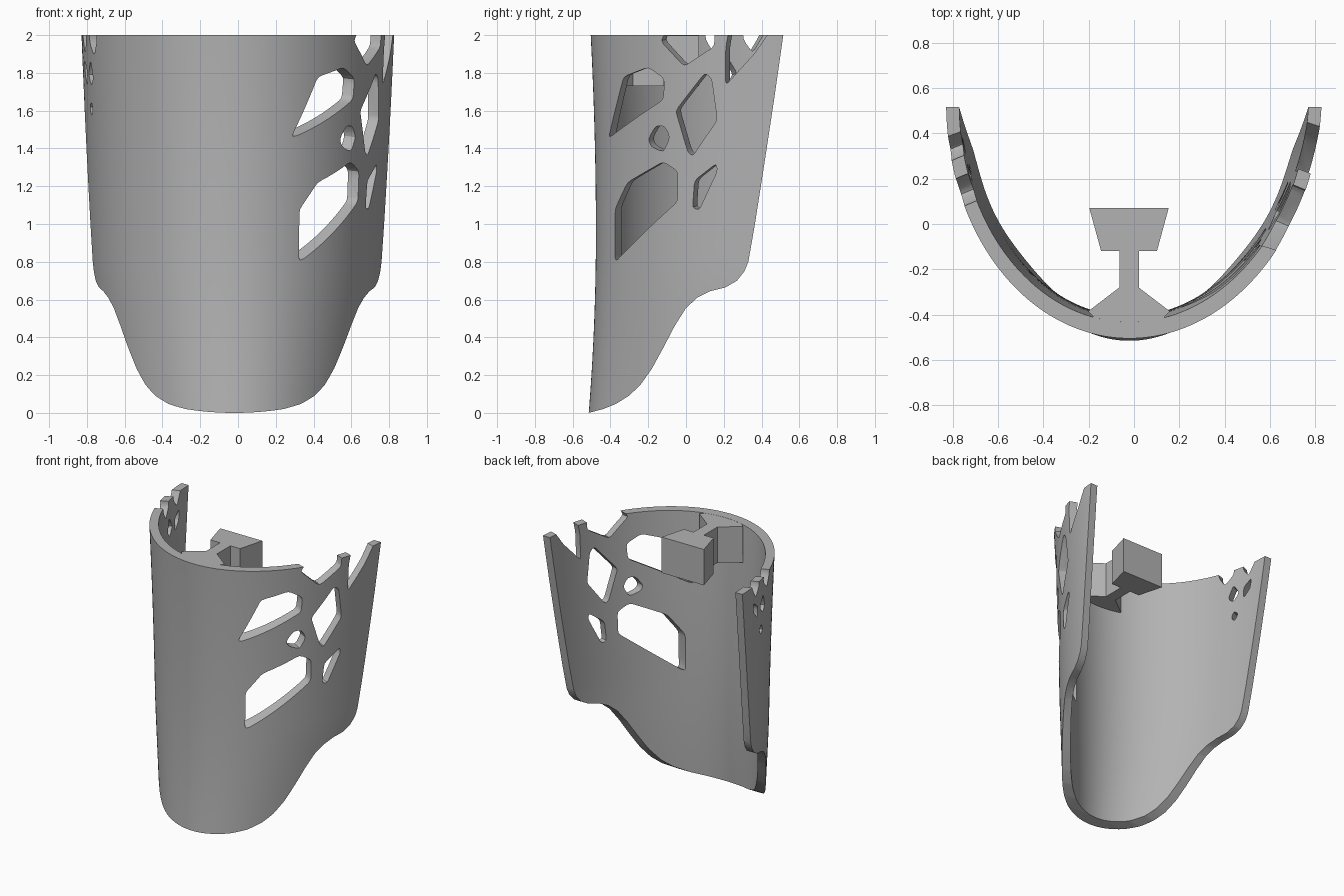
import bpy, bmesh, math
from mathutils import Vector

cube = bpy.data.objects.get("Cube")
if cube:
    bpy.data.objects.remove(cube, do_unlink=True)

grey = bpy.data.materials.new("plain_grey")
grey.use_nodes = True
grey.diffuse_color = (0.45, 0.45, 0.45, 1)
grey.node_tree.nodes["Principled BSDF"].inputs["Base Color"].default_value = (0.45, 0.45, 0.45, 1)

CENTRE_Y = 0.56
TOP = 2.0


def make_object(name, bm):
    bmesh.ops.recalc_face_normals(bm, faces=bm.faces[:])
    mesh = bpy.data.meshes.new(name)
    bm.to_mesh(mesh)
    bm.free()
    mesh.materials.append(grey)
    obj = bpy.data.objects.new(name, mesh)
    bpy.context.collection.objects.link(obj)
    return obj


def prism(name, start, end):
    """Closed solid between two matching rings of points."""
    bm = bmesh.new()
    a = [bm.verts.new(p) for p in start]
    b = [bm.verts.new(p) for p in end]
    caps = [bm.faces.new(a), bm.faces.new(b)]
    n = len(a)
    for i in range(n):
        j = (i + 1) % n
        bm.faces.new((a[i], a[j], b[j], b[i]))
    bmesh.ops.triangulate(bm, faces=caps)
    return make_object(name, bm)


def half_width(z):
    return 0.784 + 0.037 * (z - 0.8) if z > 0.8 else 0.784 - 0.11 * (0.8 - z) ** 1.3


def depth(z):
    bow = 0.042 if z < 0.95 else 0.025
    return CENTRE_Y + 0.477 + bow * (z - 0.95) ** 2


def wall_point(angle, z, inset=0.0):
    """Point on the curved wall; angle runs from -90 to 90 degrees, 0 at the front."""
    c = math.cos(angle)
    x = (half_width(z) - 0.8 * inset) * math.sin(angle) - 0.02 * c
    return Vector((x, CENTRE_Y - (depth(z) - inset) * c, z))


def on_wall(side, y, z):
    c = min(1.0, max(0.0, (CENTRE_Y - y) / depth(z)))
    return wall_point(side * math.acos(c), z)


def rounded(points, size=0.022):
    """Soften each corner of a closed outline."""
    out = []
    pts = [Vector(p) for p in points]
    for i, p in enumerate(pts):
        ends = []
        for q in (pts[i - 1], pts[(i + 1) % len(pts)]):
            step = q - p
            ends.append(p + step * min(0.35, size / step.length))
        out += [ends[0], (ends[0] + ends[1] + 2 * p) / 4, ends[1]]
    return out


def cut(target, cutter, operation="DIFFERENCE"):
    mod = target.modifiers.new(cutter.name, "BOOLEAN")
    mod.object = cutter
    mod.operation = operation
    mod.solver = "EXACT"
    bpy.context.view_layer.objects.active = target
    bpy.ops.object.modifier_apply(modifier=mod.name)
    cutter.hide_render = True
    bpy.data.objects.remove(cutter, do_unlink=True)


# Curved shell: closed sweep of the wall section through the height
COLS, ROWS = 96, 24
bm = bmesh.new()
rings = []
for r in range(ROWS + 1):
    z = -0.05 + (TOP + 0.05) * r / ROWS
    angles = [math.pi * (i / COLS - 0.5) for i in range(COLS + 1)]
    loop = [wall_point(a, z) for a in angles]
    loop += [wall_point(a, z, 0.072) for a in reversed(angles)]
    rings.append([bm.verts.new(p) for p in loop])
n = len(rings[0])
for low, high in zip(rings, rings[1:]):
    for i in range(n):
        j = (i + 1) % n
        bm.faces.new((low[i], low[j], high[j], high[i]))
for ring in (rings[0], rings[-1]):
    for i in range(COLS):
        bm.faces.new((ring[i], ring[i + 1], ring[n - 2 - i], ring[n - 1 - i]))
shell = make_object("curved_shell", bm)

# Side outline: sloping rear edge, rounded heel and swept lower edge
curve = [(0.33, 0.8), (0.31, 0.75), (0.27, 0.7), (0.21, 0.665), (0.13, 0.645), (0.06, 0.61),
         (0, 0.555), (-0.06, 0.46), (-0.12, 0.345), (-0.18, 0.235), (-0.24, 0.15),
         (-0.3, 0.092), (-0.37, 0.048), (-0.44, 0.02), (-0.515, 0.0), (-0.7, 0.0)]
rear = [(-0.7, 2.2), (0.545, 2.2), (0.515, 2), (0.465, 1.65), (0.415, 1.32), (0.365, 1.0)]
outline = rear + curve
trim = prism("trim_outline", [(-1.2, y, z) for y, z in outline], [(1.2, y, z) for y, z in outline])
cut(shell, trim, "INTERSECT")

# Openings in the left wall, given as depth and height
left_openings = [
    [(-0.375, 0.8), (-0.045, 1.12), (-0.045, 1.28), (-0.12, 1.33), (-0.31, 1.22), (-0.375, 1.08)],
    [(-0.41, 1.455), (-0.12, 1.66), (-0.115, 1.77), (-0.2, 1.83), (-0.33, 1.78)],
    [(-0.2, 1.45), (-0.16, 1.52), (-0.115, 1.52), (-0.085, 1.46), (-0.12, 1.38), (-0.185, 1.41)],
    [(-0.055, 1.6), (0.1, 1.8), (0.135, 1.77), (0.165, 1.55), (0.035, 1.36), (0.01, 1.38)],
    [(0.045, 1.23), (0.16, 1.32), (0.165, 1.28), (0.07, 1.075), (0.035, 1.085)],
    [(-0.135, 1.97), (-0.01, 1.835), (0.15, 1.94), (0.15, 2.1), (-0.05, 2.1)],
    [(0.21, 1.735), (0.36, 1.9), (0.43, 2), (0.5, 2.1), (0.24, 2.1), (0.21, 1.93)],
]
# Smaller openings in the right wall
right_openings = [
    [(0.28, 2.1), (0.28, 1.97), (0.33, 1.9), (0.39, 2), (0.39, 2.1)],
    [(0.08, 2.1), (0.08, 1.97), (0.13, 1.89), (0.2, 1.96), (0.2, 2.1)],
    [(0.16, 1.77), (0.2, 1.87), (0.25, 1.79), (0.2, 1.73)],
    [(0.29, 1.73), (0.29, 1.82), (0.36, 1.87), (0.35, 1.79)],
    [(0.19, 1.6), (0.21, 1.65), (0.25, 1.62), (0.22, 1.57)],
]
for side, openings in ((1, left_openings), (-1, right_openings)):
    inward = Vector((-side, 0.42, 0.12))
    for points in openings:
        ring = [on_wall(side, y, z) for y, z in rounded(points)]
        cutter = prism("opening_cutter", [p - inward * 0.12 for p in ring],
                       [p + inward * 0.2 for p in ring])
        cut(shell, cutter)

# Inner mounting bracket: flared foot, narrow stem and dovetail head
half = [(0.175, 0.07), (0.123, -0.12), (0.043, -0.12), (0.043, -0.28), (0.18, -0.385), (0.12, -0.45)]
section = [(x - 0.022, y) for x, y in half] + [(-x - 0.022, y) for x, y in reversed(half)]
prism("mounting_bracket", [(x, y, 1.73) for x, y in section],
      [(x, y, TOP - 0.001) for x, y in section])

# Smooth the curved wall and keep the cut edges sharp
bpy.ops.object.select_all(action="DESELECT")
shell.select_set(True)
bpy.context.view_layer.objects.active = shell
bpy.ops.object.shade_smooth_by_angle(angle=math.radians(30))
